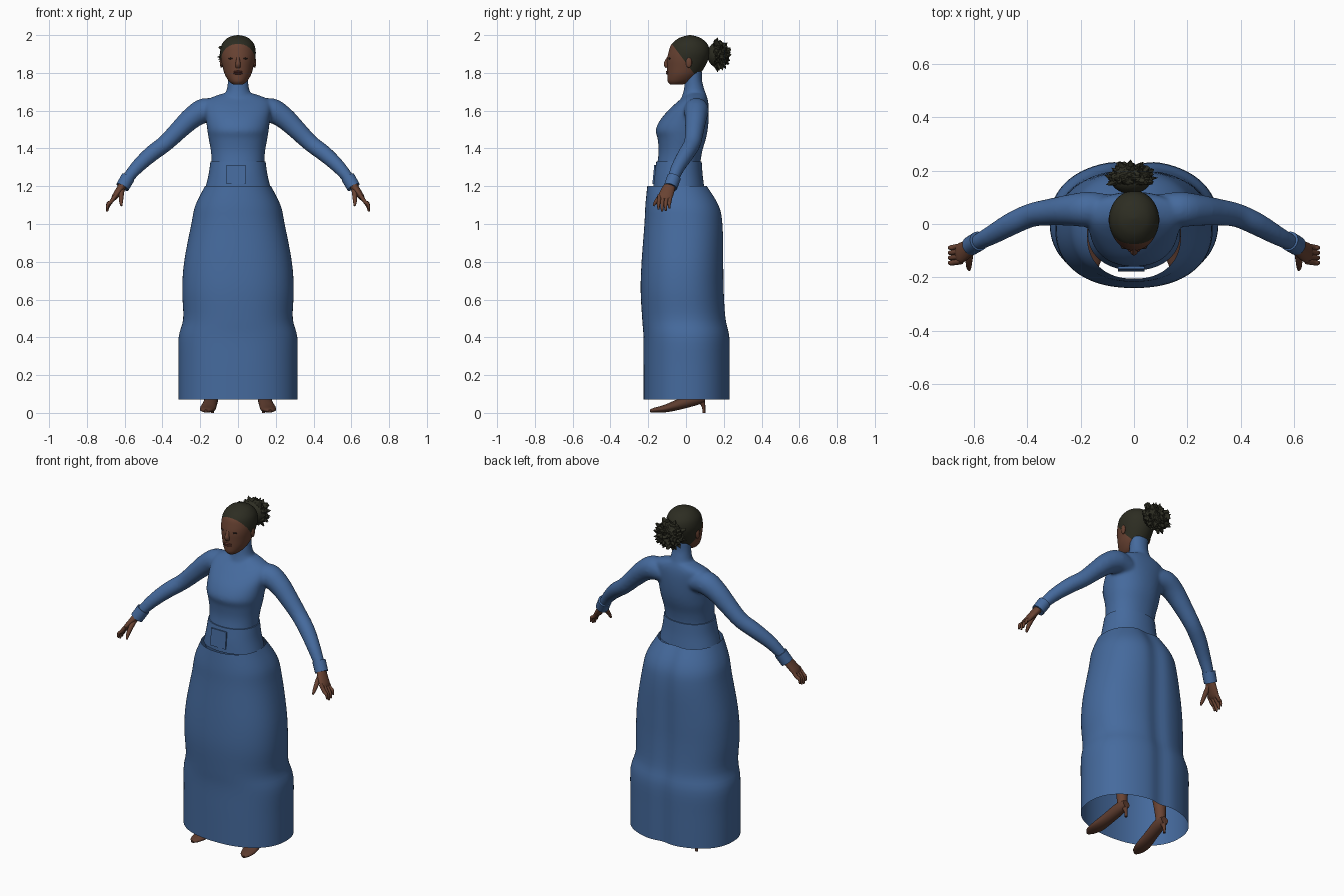
import bpy, bmesh, math, random
from mathutils import Vector, Matrix

if "Cube" in bpy.data.objects:
    bpy.data.objects.remove(bpy.data.objects["Cube"])
random.seed(4)


def material(name, r, g, b):
    m = bpy.data.materials.new(name)
    m.use_nodes = True
    m.diffuse_color = (r, g, b, 1)
    bsdf = m.node_tree.nodes["Principled BSDF"]
    bsdf.inputs["Base Color"].default_value = (r, g, b, 1)
    bsdf.inputs["Roughness"].default_value = 0.8
    return m


BLUE = material("blue cloth", 0.06, 0.145, 0.34)
SKIN = material("brown skin", 0.14, 0.055, 0.032)
HAIR = material("dark hair", 0.026, 0.026, 0.016)
SHOE = material("shoe leather", 0.11, 0.045, 0.028)
LIPS = material("lips", 0.11, 0.032, 0.022)
EYES = material("eyes", 0.03, 0.018, 0.014)


def spline(rows, steps):
    """Catmull-Rom interpolation through rows of numbers."""
    pts = [rows[0]] + list(rows) + [rows[-1]]
    out = []
    for a, b, c, d in zip(pts, pts[1:], pts[2:], pts[3:]):
        for k in range(steps):
            t = k / steps
            out.append([q + 0.5 * t * (r - p + t * (2*p - 5*q + 4*r - s + t * (3*(q - r) + s - p)))
                        for p, q, r, s in zip(a, b, c, d)])
    return out + [list(rows[-1])]


def bridge(bm, rings, caps):
    loops = [[bm.verts.new(p) for p in ring] for ring in rings]
    n = len(loops[0])
    for lo, hi in zip(loops, loops[1:]):
        for i in range(n):
            j = (i + 1) % n
            bm.faces.new((lo[i], lo[j], hi[j], hi[i]))
    if caps:
        bm.faces.new(loops[0][::-1])
        bm.faces.new(loops[-1])


def loft(bm, rows, n=48, power=2.0, caps=True, crease=0.0, steps=4):
    """Stacked ovals; rows are (height, front y, back y, half width)."""
    rings = []
    for z, front, back, rx in spline(rows, steps):
        ring = []
        for i in range(n):
            a = math.tau * i / n
            c, s = math.cos(a), math.sin(a)
            x = rx * math.copysign(abs(c) ** (2 / power), c)
            y = (front + back) / 2 + (back - front) / 2 * math.copysign(abs(s) ** (2 / power), s)
            if s > 0:
                y -= crease * math.exp(-(x / 0.05) ** 2)
            ring.append((x, y, z))
        rings.append(ring)
    bridge(bm, rings, caps)


def tube(bm, rows, side=1, ref=(0, 1, 0), n=20, steps=4):
    """Limb along a path; rows are (x, y, z, radius along ref, other radius)."""
    rows = [Vector(r[:3]).to_tuple() + (r[3], r[-1]) for r in rows]
    pts = spline([(side * r[0],) + r[1:] for r in rows], steps)
    rings = []
    for k, p in enumerate(pts):
        ahead, behind = pts[min(k + 1, len(pts) - 1)], pts[max(k - 1, 0)]
        t = (Vector(ahead[:3]) - Vector(behind[:3])).normalized()
        u = Vector(ref)
        u = (u - t * u.dot(t)).normalized()
        v = t.cross(u)
        angles = [math.tau * i / n for i in range(n)]
        rings.append([Vector(p[:3]) + u * p[3] * math.cos(a) + v * p[4] * math.sin(a) for a in angles])
    bridge(bm, rings, True)


def blob(bm, centre, radii):
    m = Matrix.Translation(centre) @ Matrix.Diagonal((*radii, 1))
    bmesh.ops.create_uvsphere(bm, u_segments=20, v_segments=12, radius=1, matrix=m)


def finish(bm, name, *mats, smooth=True):
    bmesh.ops.recalc_face_normals(bm, faces=bm.faces)
    mesh = bpy.data.meshes.new(name)
    bm.to_mesh(mesh)
    bm.free()
    for m in mats:
        mesh.materials.append(m)
    if smooth:
        mesh.shade_smooth()
        mesh.set_sharp_from_angle(angle=math.radians(50))
    ob = bpy.data.objects.new(name, mesh)
    bpy.context.collection.objects.link(ob)
    return ob


def cut(bm, point, normal):
    geom = bm.verts[:] + bm.edges[:] + bm.faces[:]
    bmesh.ops.bisect_plane(bm, geom=geom, plane_co=point, plane_no=normal, dist=1e-5)


# Skirt, open at waist and hem
bm = bmesh.new()
loft(bm, [(0.07, -.225, .237, .315), (0.25, -.225, .237, .315), (0.4, -.225, .235, .314),
          (0.5, -.232, .215, .29), (0.65, -.24, .205, .295), (0.8, -.235, .203, .285),
          (1.0, -.22, .2, .247), (1.1, -.215, .18, .225), (1.2, -.205, .12, .175)],
     n=96, power=2.25, caps=False, crease=0.015)
finish(bm, "skirt", BLUE)

# Torso, neck and arms fused into one surface
bm = bmesh.new()
loft(bm, [(1.1, -.14, .1, .17), (1.2, -.165, .09, .165), (1.3, -.155, .076, .141),
          (1.38, -.145, .085, .143), (1.45, -.15, .105, .155), (1.5, -.16, .115, .163),
          (1.56, -.13, .12, .17), (1.62, -.075, .12, .178), (1.66, -.03, .115, .16),
          (1.69, 0, .105, .085)], power=2.15)
loft(bm, [(1.62, -.04, .1, .08), (1.68, -.02, .105, .075), (1.71, -.012, .098, .06),
          (1.76, -.005, .085, .054), (1.82, 0, .085, .054)])
for s in (1, -1):
    tube(bm, [(.09, .055, 1.59, .055), (.17, .055, 1.602, .066), (.24, .052, 1.565, .059),
              (.31, .045, 1.5, .051), (.385, .033, 1.427, .045), (.46, 0, 1.37, .043),
              (.54, -.045, 1.295, .036), (.612, -.082, 1.205, .027)], s)
body = finish(bm, "bodice_and_arms", BLUE, SKIN)
remesh = body.modifiers.new("fuse", 'REMESH')
remesh.mode, remesh.voxel_size = 'VOXEL', 0.008
relax = body.modifiers.new("relax", 'SMOOTH')
relax.factor, relax.iterations = 0.5, 8
fused = bpy.data.meshes.new_from_object(body.evaluated_get(bpy.context.evaluated_depsgraph_get()))
body.modifiers.clear()

# Sleeve ends and V neckline cut into the surface
bm = bmesh.new()
bm.from_mesh(fused)
for s in (1, -1):
    cut(bm, (s * .39, 0, 0), (1, 0, 0))
    cut(bm, (0, 0, 1.535), (s, 0, -.75))
    cut(bm, (s * .062, 0, 1.62), (s, 0, -.35))
cut(bm, (0, 0, 1.688), (0, 0, 1))
for f in bm.faces:
    c = f.calc_center_median()
    ax = abs(c.x)
    in_vee = c.y < .04 and ax < min(.75 * (c.z - 1.535), .062 + .35 * (c.z - 1.62))
    f.material_index = int(ax > .39 or in_vee or c.z > 1.688)
    f.smooth = True
bm.to_mesh(fused)
bm.free()
fused.materials.clear()
for m in (BLUE, SKIN):
    fused.materials.append(m)
body.data = fused

# Waistband with a thin front panel
bm = bmesh.new()
loft(bm, [(1.19, -.174, .097, .173), (1.26, -.168, .088, .156), (1.33, -.157, .083, .146)], power=2.15)
finish(bm, "waistband", BLUE)
bm = bmesh.new()
place = Matrix.Translation((-.01, -.169, 1.262)) @ Matrix.Rotation(-.1, 4, 'X')
bmesh.ops.create_cube(bm, size=1, matrix=place @ Matrix.Diagonal((.1, .008, .1, 1)))
finish(bm, "waist_panel", BLUE, smooth=False)

# Head with hair cap
bm = bmesh.new()
loft(bm, [(1.738, -.083, -.02, .025), (1.755, -.097, .03, .047), (1.79, -.099, .07, .069),
          (1.83, -.1, .098, .081), (1.87, -.1, .117, .09), (1.91, -.092, .125, .094),
          (1.95, -.078, .115, .086), (1.98, -.045, .085, .062), (1.994, -.01, .052, .034),
          (2.0, .018, .024, .004)])
hairline, slope = Vector((0, -.078, 1.957)), Vector((0, .8, .6))
cut(bm, hairline, slope)
cut(bm, (0, 0, 1.785), (0, 0, 1))
for f in bm.faces:
    c = f.calc_center_median()
    f.material_index = int((c - hairline).dot(slope) > 0 and c.z > 1.785)
finish(bm, "head", SKIN, HAIR)

# Face
bm = bmesh.new()
tube(bm, [(0, -.09, 1.885, .008), (0, -.1, 1.865, .01), (0, -.104, 1.847, .014), (0, -.096, 1.832, .013)],
     ref=(1, 0, 0))
finish(bm, "nose", SKIN)
bm = bmesh.new()
for z in (1.797, 1.806):
    blob(bm, (0, -.096, z), (.024, .011, .006))
finish(bm, "lips", LIPS)
for s, label in ((1, "left"), (-1, "right")):
    bm = bmesh.new()
    blob(bm, (s * .036, -.085, 1.876), (.014, .009, .005))
    finish(bm, label + "_eye", EYES)
    bm = bmesh.new()
    blob(bm, (s * .088, .015, 1.855), (.008, .016, .028))
    finish(bm, label + "_ear", SKIN)

# Spiky hair bun
bm = bmesh.new()
bmesh.ops.create_icosphere(bm, subdivisions=4, radius=1)
for v in bm.verts:
    v.co *= random.choice((.84, .88, .92, .95, 1.0, 1.18)) if v.co.y > -.3 else .85
    v.co = Vector((-.012, .167, 1.896)) + Vector((v.co.x * .088, v.co.y * .063, v.co.z * .08))
finish(bm, "hair_bun", HAIR, smooth=False)

for s, label in ((1, "left"), (-1, "right")):
    # Bracelet
    bm = bmesh.new()
    tube(bm, [(.582, -.064, 1.247, .037), (.612, -.082, 1.195, .036)], s, n=28)
    finish(bm, label + "_bracelet", BLUE)

    # Hand with four fingers and a thumb
    bm = bmesh.new()
    tube(bm, [(.6, -.076, 1.22, .026, .024), (.627, -.095, 1.18, .035, .02),
              (.652, -.11, 1.145, .038, .016), (.662, -.115, 1.13, .03, .01)], s)
    for k in range(4):
        y = -.14 + .019 * k
        drop = .012 * abs(k - 1.3)
        tube(bm, [(.647, y, 1.152, .011), (.672, y - .004, 1.118, .0105),
                  (.688, y - .006, 1.088 + drop, .009), (.693, y - .005, 1.062 + drop, .005)], s, n=10)
    tube(bm, [(.615, -.1, 1.185, .015), (.618, -.135, 1.15, .013),
              (.619, -.16, 1.118, .01), (.617, -.172, 1.096, .005)], s, ref=(1, 0, 0), n=10)
    finish(bm, label + "_hand", SKIN)

    # Leg
    bm = bmesh.new()
    tube(bm, [(.137, .065, .07, .029), (.135, .06, .15, .031), (.13, .05, .35, .055),
              (.12, .02, .5, .05), (.1, -.02, .8, .078), (.085, -.03, 1.12, .085)], s)
    finish(bm, label + "_leg", SKIN)

    # High-heeled shoe
    bm = bmesh.new()
    tube(bm, [(.136, .098, .078, .022, .022), (.139, .05, .073, .034, .033), (.15, -.04, .044, .038, .028),
              (.16, -.11, .023, .042, .02), (.167, -.165, .015, .031, .013), (.17, -.19, .01, .01, .007)],
         s, ref=(1, 0, 0))
    tube(bm, [(.136, .078, .075, .022), (.136, .09, .045, .012), (.136, .094, .02, .008),
              (.136, .094, 0, .008)], s, ref=(1, 0, 0), n=12)
    finish(bm, label + "_shoe", SHOE)
